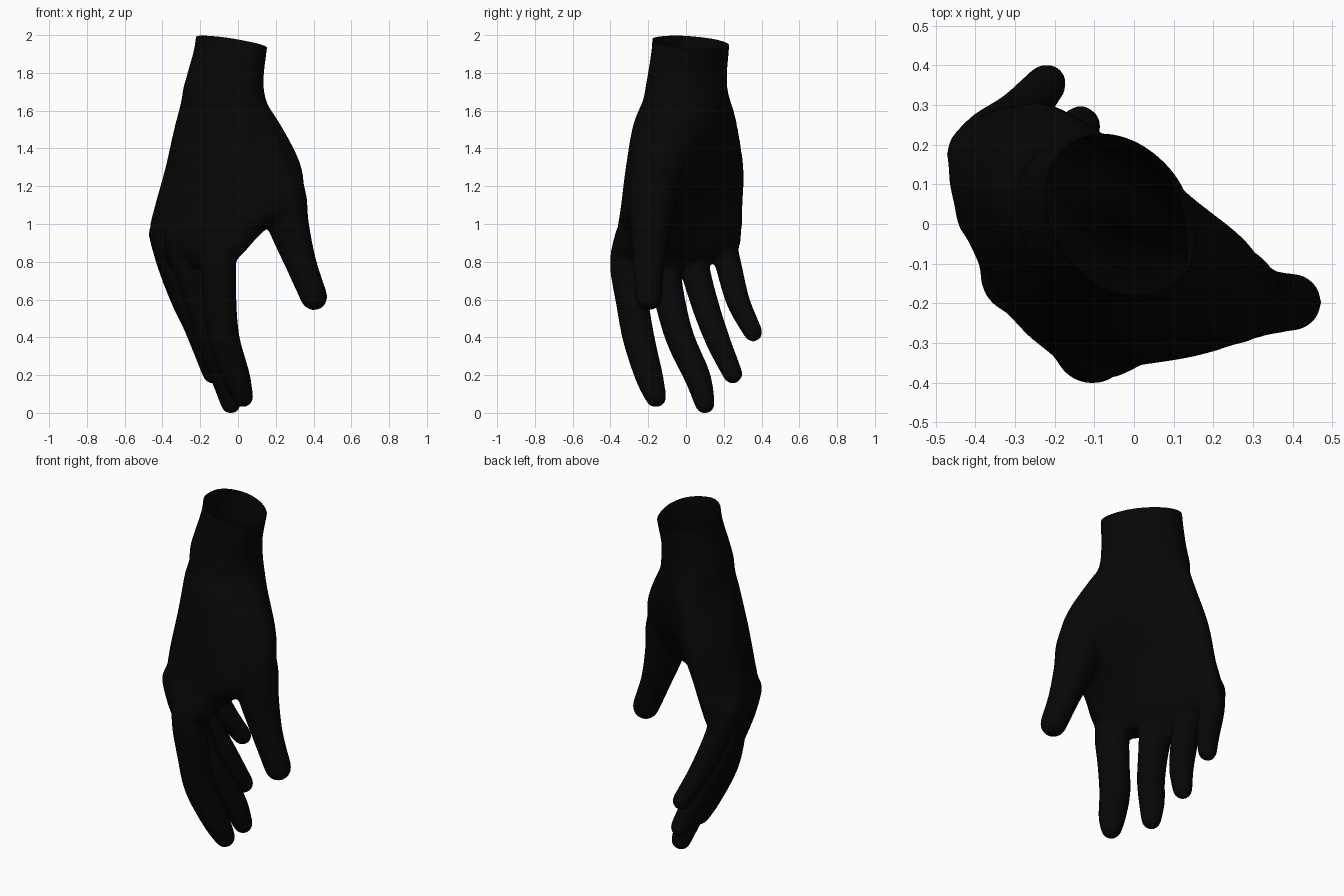
import bpy, bmesh, math
from mathutils import Vector

if "Cube" in bpy.data.objects:
    bpy.data.objects.remove(bpy.data.objects["Cube"])

black = bpy.data.materials.new("matte_black")
black.diffuse_color = (0.002, 0.002, 0.002, 1)
black.use_nodes = True
black.node_tree.nodes["Principled BSDF"].inputs["Base Color"].default_value = black.diffuse_color


def spline(a, b, c, d, t):
    """Catmull-Rom blend of four vectors."""
    return 0.5 * (2 * b + (c - a) * t + (2 * a - 5 * b + 4 * c - d) * t * t
                  + (3 * b - a - 3 * c + d) * t ** 3)


def refine(pts, n, closed=False):
    """Smooth curve through control points."""
    m, out = len(pts), []
    for i in range(m if closed else m - 1):
        idx = [i - 1, i, i + 1, i + 2]
        idx = [k % m if closed else min(max(k, 0), m - 1) for k in idx]
        out += [spline(*[pts[k] for k in idx], s / n) for s in range(n)]
    return out if closed else out + [pts[-1]]


def loft(bm, rings):
    rows = [[bm.verts.new(p) for p in r] for r in rings]
    n = len(rows[0])
    for a, b in zip(rows, rows[1:]):
        for i in range(n):
            bm.faces.new((a[i], a[(i + 1) % n], b[(i + 1) % n], b[i]))
    bm.faces.new(rows[0][::-1])
    bm.faces.new(rows[-1])


def digit(bm, ctrl, sides=20):
    """Round-ended tapering tube through (x, y, z, radius) points."""
    path = refine([Vector(p) for p in ctrl], 6)
    pos, rad = [p.to_3d() for p in path], [p[3] for p in path]
    rings = []

    def ring(c, t, r):
        u = t.cross(Vector((0, 1, 0))).normalized()
        v = t.cross(u).normalized()
        rings.append([c + r * (math.cos(k * math.tau / sides) * u
                               + math.sin(k * math.tau / sides) * v) for k in range(sides)])

    t0 = (pos[1] - pos[0]).normalized()
    t1 = (pos[-1] - pos[-2]).normalized()
    caps = [math.radians(a) for a in (85, 65, 45, 22)]
    for a in caps:
        ring(pos[0] - t0 * rad[0] * math.sin(a), t0, rad[0] * math.cos(a))
    for i, p in enumerate(pos):
        t = (pos[min(i + 1, len(pos) - 1)] - pos[max(i - 1, 0)]).normalized()
        ring(p, t, rad[i])
    for a in reversed(caps):
        ring(pos[-1] + t1 * rad[-1] * math.sin(a), t1, rad[-1] * math.cos(a))
    loft(bm, rings)


bm = bmesh.new()

# Wrist: skewed ellipses (z, centre x, centre y, radius x, radius y)
angles = [math.radians(a) for a in (115, 75, 35, -10, -50, -100, -150, -200)]
sections = []
for z, cx, cy, rx, ry in ((2.1, -.025, .025, .194, .207), (1.95, -.038, .022, .195, .207),
                          (1.8, -.067, .005, .206, .212), (1.7, -.078, .0, .22, .224)):
    sections.append([Vector((cx + rx * math.cos(a), cy + ry * math.sin(a - .22), z))
                     for a in angles])

# Palm: little-finger edge, heel, hollow, thumb mound, thumb side, index side, back, back
palm = {
    1.55: ((-.19, .26), (-.06, .215), (.08, .13), (.19, -.01),
           (.2, -.15), (.0, -.275), (-.2, -.19), (-.33, .03)),
    1.3: ((-.25, .305), (-.09, .205), (.06, .085), (.285, -.045),
          (.32, -.21), (.03, -.32), (-.24, -.23), (-.387, .085)),
    1.1: ((-.3, .3), (-.17, .18), (-.02, .0), (.25, -.09),
          (.31, -.27), (.03, -.345), (-.27, -.245), (-.442, .09)),
    .98: ((-.34, .295), (-.23, .2), (-.12, .02), (.11, -.16),
          (.135, -.285), (-.05, -.365), (-.295, -.25), (-.468, .115)),
    .86: ((-.36, .265), (-.28, .18), (-.185, .02), (-.02, -.19),
          (.035, -.3), (-.09, -.39), (-.31, -.225), (-.45, .1)),
    .78: ((-.34, .08), (-.3, .05), (-.22, -.04), (-.09, -.2),
          (-.05, -.28), (-.13, -.33), (-.27, -.18), (-.37, .03)),
}
sections += [[Vector((x, y, z)) for x, y in pts] for z, pts in palm.items()]
columns = [refine(list(col), 5) for col in zip(*sections)]
loft(bm, [refine(list(row), 5, True) for row in zip(*columns)])

# Index, middle, ring, little finger and thumb
digit(bm, [(-.12, -.28, .95, .095), (-.105, -.308, .8, .096), (-.095, -.285, .6, .088),
           (-.075, -.25, .4, .085), (-.01, -.195, .2, .075), (.025, -.16, .093, .058)])
digit(bm, [(-.29, -.13, .94, .1), (-.26, -.123, .8, .093), (-.205, -.085, .6, .082),
           (-.145, -.03, .4, .077), (-.075, .06, .2, .071), (-.038, .1, .057, .055)])
digit(bm, [(-.365, .03, .95, .088), (-.335, .042, .8, .08), (-.27, .095, .6, .074),
           (-.195, .165, .4, .067), (-.135, .247, .215, .054)])
digit(bm, [(-.395, .175, .96, .08), (-.36, .222, .8, .071), (-.29, .275, .6, .064),
           (-.22, .355, .435, .052)])
digit(bm, [(.12, -.15, 1.42, .12), (.225, -.175, 1.18, .13), (.268, -.187, 1.0, .11),
           (.333, -.197, .8, .084), (.402, -.197, .622, .073)])

bmesh.ops.recalc_face_normals(bm, faces=bm.faces)
mesh = bpy.data.meshes.new("hand")
bm.to_mesh(mesh)
bm.free()
hand = bpy.data.objects.new("hand", mesh)
bpy.context.collection.objects.link(hand)
bpy.context.view_layer.objects.active = hand
hand.select_set(True)

# Fuse the parts into one smooth skin
fuse = hand.modifiers.new("fuse", 'REMESH')
fuse.mode = 'VOXEL'
fuse.voxel_size = 0.011
relax = hand.modifiers.new("relax", 'SMOOTH')
relax.factor = 0.5
relax.iterations = 18
for name in ("fuse", "relax"):
    bpy.ops.object.modifier_apply(modifier=name)

# Cut the wrist open on a slant
bm = bmesh.new()
bm.from_mesh(hand.data)
bmesh.ops.bisect_plane(bm, geom=bm.verts[:] + bm.edges[:] + bm.faces[:],
                       plane_co=(-.035, .03, 1.968), plane_no=(.18, .11, 1), clear_outer=True)
for f in bm.faces:
    f.smooth = True
    f.material_index = 0
low = min(v.co.z for v in bm.verts)
bmesh.ops.translate(bm, verts=bm.verts, vec=(0, 0, -low))
bm.to_mesh(hand.data)
bm.free()
hand.data.materials.clear()
hand.data.materials.append(black)
